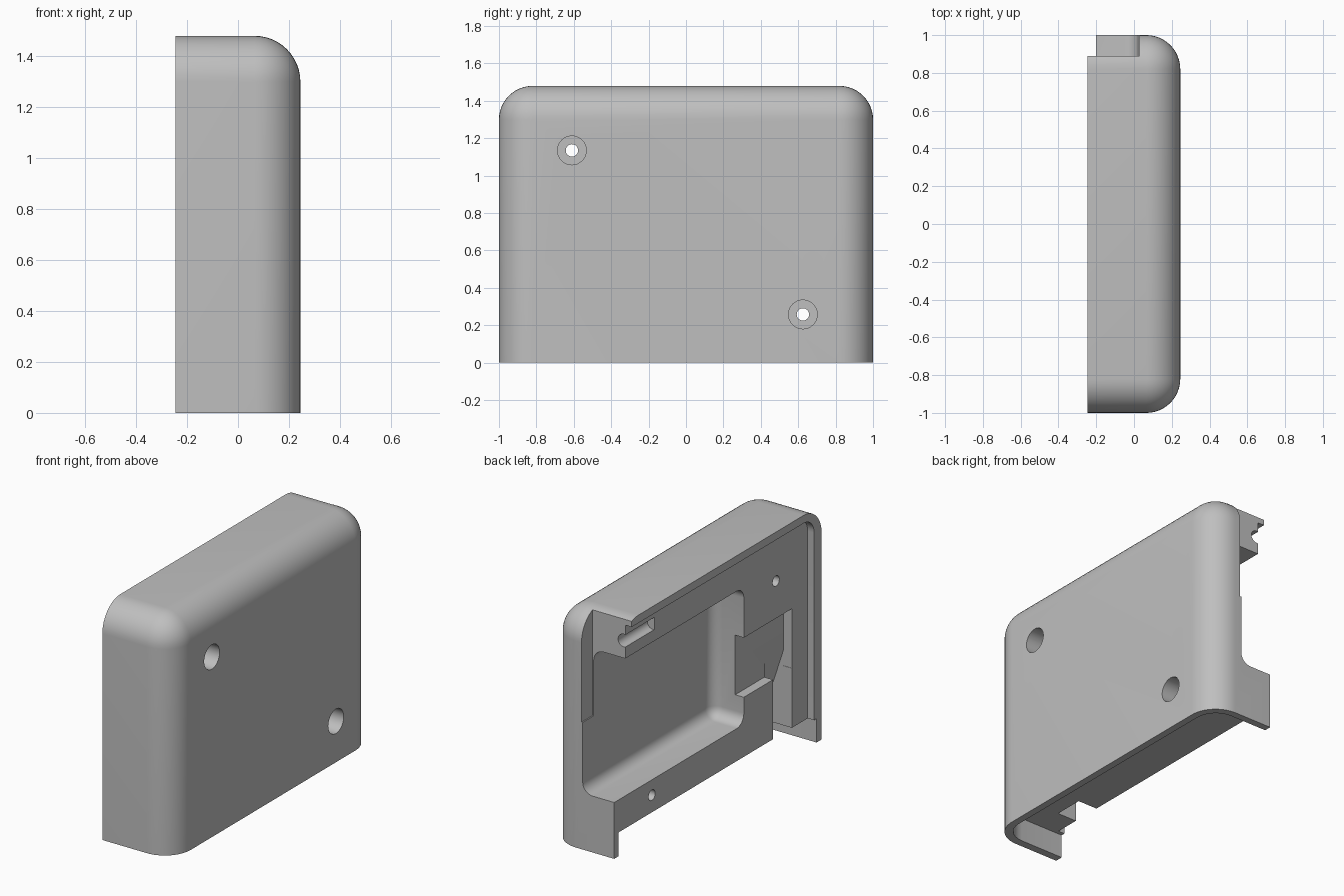
import bpy, bmesh, math
from mathutils import Matrix, Vector

if "Cube" in bpy.data.objects:
    bpy.data.objects.remove(bpy.data.objects["Cube"], do_unlink=True)

grey = bpy.data.materials.new("light grey plastic")
grey.use_nodes = True
colour = (0.52, 0.52, 0.52, 1)
grey.diffuse_color = colour
grey.node_tree.nodes["Principled BSDF"].inputs["Base Color"].default_value = colour

FAR = 1.6  # cutters overshoot the housing by this much


def add(name, bm):
    bmesh.ops.recalc_face_normals(bm, faces=bm.faces)
    mesh = bpy.data.meshes.new(name)
    bm.to_mesh(mesh)
    bm.free()
    obj = bpy.data.objects.new(name, mesh)
    bpy.context.collection.objects.link(obj)
    return obj


def box(name, x, y, z, radius=0, rounded=lambda mid: False, segments=8):
    """Box from ranges; rounded() picks edges by midpoint in -1..1 box space."""
    bm = bmesh.new()
    bmesh.ops.create_cube(bm, size=2)
    edges = [e for e in bm.edges if rounded((e.verts[0].co + e.verts[1].co) / 2)]
    for v in bm.verts:
        v.co = Vector((r[0] + (r[1] - r[0]) * (c + 1) / 2) for r, c in zip((x, y, z), v.co))
    if edges:
        bmesh.ops.bevel(bm, geom=edges, offset=radius, segments=segments,
                        profile=0.5, affect='EDGES')
    return add(name, bm)


def rod(name, axis, centre, radius, length):
    bm = bmesh.new()
    bmesh.ops.create_cone(bm, cap_ends=True, segments=32, radius1=radius,
                          radius2=radius, depth=length)
    turn = Matrix.Rotation(math.pi / 2, 4, 'Y' if axis == 'X' else 'X')
    bmesh.ops.transform(bm, matrix=Matrix.Translation(centre) @ turn, verts=bm.verts)
    return add(name, bm)


def prism(name, profile, y0, y1):
    """Extrude an xz profile along y."""
    bm = bmesh.new()
    face = bm.faces.new([bm.verts.new((px, y0, pz)) for px, pz in profile])
    new = bmesh.ops.extrude_face_region(bm, geom=[face])["geom"]
    bmesh.ops.translate(bm, vec=(0, y1 - y0, 0),
                        verts=[v for v in new if isinstance(v, bmesh.types.BMVert)])
    return add(name, bm)


# Housing: rounded round the outer face and the two upper corners
housing = box("housing_half", (-0.245, 0.245), (-1, 1), (0, 1.48), 0.18,
              lambda m: m.z > -0.5 and (m.x > 0.5 or (abs(m.y) > 0.5 and m.z > 0.5)), 12)
housing.data.materials.append(grey)

cutters = [
    # Shallow step that leaves a lip round the open side
    box("lip_step", (-FAR, -0.2), (-0.925, FAR), (-FAR, 1.43), 0.1,
        lambda m: m.y < -0.5 and m.z > 0.5),
    # Main pocket, open to the back end
    box("pocket", (-FAR, 0.02), (-0.29, FAR), (0.355, 1.22), 0.07,
        lambda m: (m.x > 0.5 and m.y < 0.5) or (m.y < -0.5 and abs(m.z) > 0.5)),
    # Back end relief above the bottom tab
    box("end_relief", (-FAR, 0.028), (0.89, FAR), (0.8, FAR)),
    # Underside recess inside thin walls
    box("underside_recess", (-FAR, 0.2), (-0.95, 0.955), (-FAR, 0.15), 0.14,
        lambda m: m.x > 0.5 and abs(m.y) > 0.5),
    # Side notch with its ramp
    box("side_notch", (-FAR, -0.14), (-0.77, -0.2), (0.525, 0.9)),
    prism("notch_ramp", [(-FAR, 0.62), (-0.14, 0.62), (-0.065, 0.39),
                         (-0.065, -FAR), (-FAR, -FAR)], -0.768, -0.58),
    # Pin groove in the upper panel
    rod("pin_groove", 'Y', (-0.19, 0.85, 1.33), 0.04, 0.5),
]

# Screw holes with wide counterbores from the outer face
for y, z in ((-0.61, 1.135), (0.625, 0.258)):
    cutters.append(rod("screw_hole", 'X', (0, y, z), 0.033, 2))
    cutters.append(rod("counterbore", 'X', (0.5, y, z), 0.077, 1))

bpy.ops.object.select_all(action='DESELECT')
bpy.context.view_layer.objects.active = housing
housing.select_set(True)
for cutter in cutters:
    cutter.hide_render = True
    mod = housing.modifiers.new("cut", 'BOOLEAN')
    mod.operation = 'DIFFERENCE'
    mod.solver = 'EXACT'
    mod.object = cutter
    bpy.ops.object.modifier_apply(modifier=mod.name)
    bpy.data.objects.remove(cutter, do_unlink=True)

for poly in housing.data.polygons:
    poly.material_index = 0
bpy.ops.object.shade_smooth_by_angle(angle=math.radians(30))
